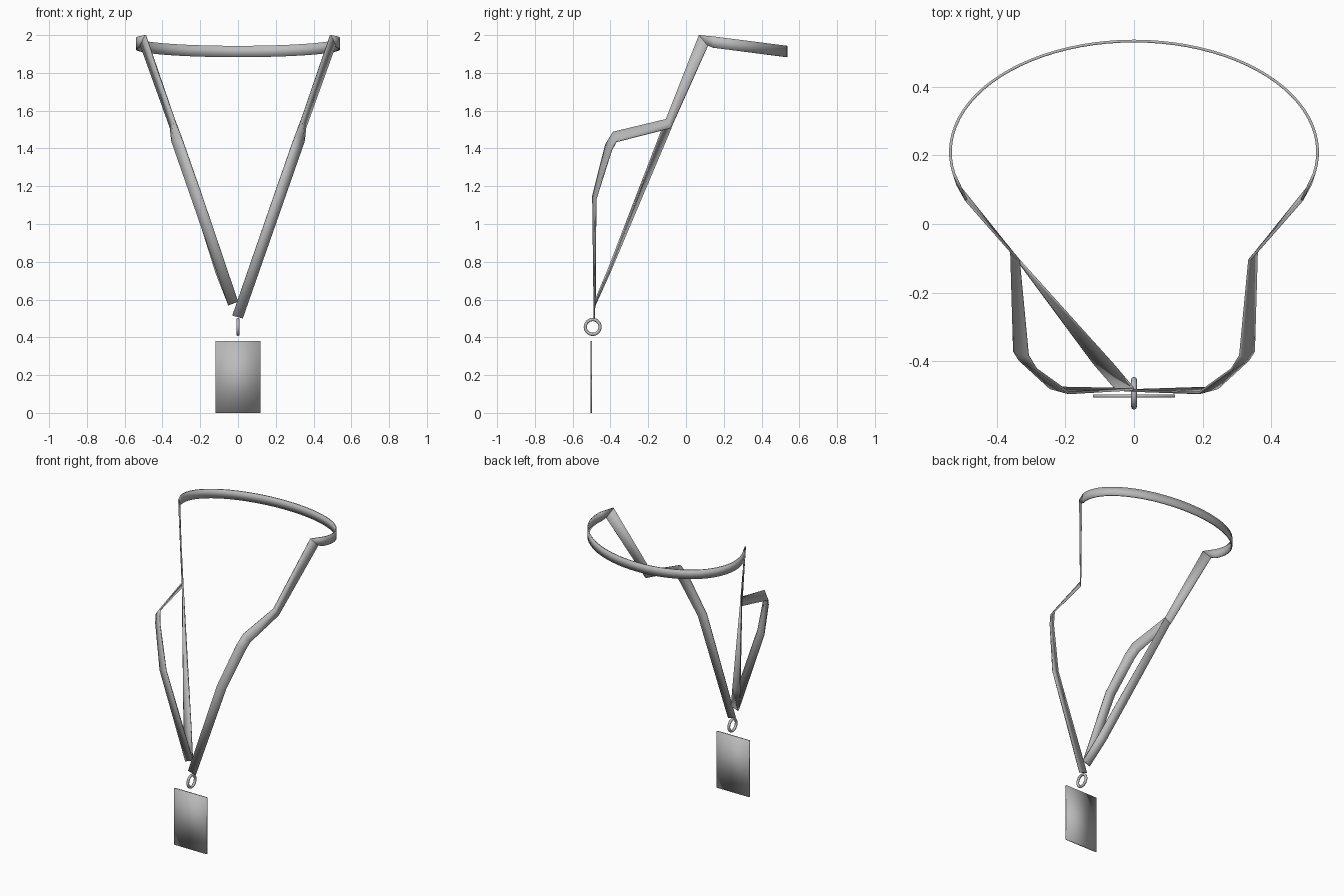
import bpy
from math import sin, cos
from mathutils import Vector

if "Cube" in bpy.data.objects:
    bpy.data.objects.remove(bpy.data.objects["Cube"], do_unlink=True)

grey = bpy.data.materials.new("plain grey")
grey.use_nodes = True
COLOUR = (0.5, 0.5, 0.5, 1)
grey.diffuse_color = COLOUR
grey.node_tree.nodes["Principled BSDF"].inputs["Base Color"].default_value = COLOUR


def finish(obj):
    obj.data.materials.append(grey)
    for p in obj.data.polygons:
        p.use_smooth = True


def ribbon(name, rungs, thickness=0.008):
    """Flat strap through pairs of edge points, given thickness by a modifier."""
    verts = [Vector(p) for rung in rungs for p in rung]
    faces = [(2 * i, 2 * i + 1, 2 * i + 3, 2 * i + 2) for i in range(len(rungs) - 1)]
    mesh = bpy.data.meshes.new(name)
    mesh.from_pydata(verts, [], faces)
    obj = bpy.data.objects.new(name, mesh)
    bpy.context.collection.objects.link(obj)
    mod = obj.modifiers.new("thickness", "SOLIDIFY")
    mod.thickness = thickness
    mod.offset = 0
    finish(obj)
    return obj


def mirror(rungs):
    return [[(-x, y, z) for x, y, z in rung] for rung in rungs]


# Strap rungs on the +x side: (upper/inner edge, lower/outer edge)
top = [(0.49, 0.07, 2.0), (0.515, 0.115, 1.945)]
branch = [(0.337, -0.105, 1.555), (0.358, -0.08, 1.508)]
shoulder = [(0.31, -0.385, 1.487), (0.35, -0.37, 1.435)]
chest = [(0.285, -0.425, 1.42), (0.335, -0.395, 1.39)]
belly = [(0.19, -0.493, 1.15), (0.245, -0.478, 1.13)]
left_end = [(-0.03, -0.485, 0.515), (0.025, -0.485, 0.50)]
right_end = [(0.0, -0.482, 0.59), (0.052, -0.482, 0.57)]
side = [top, branch, shoulder, chest, belly]

# Neck band: part of an ellipse, sloping down to the back
arc = []
STEPS = 48
for i in range(STEPS + 1):
    a = -0.2 + i * (3.1416 + 0.4) / STEPS
    x, y = 0.536 * cos(a), 0.21 + 0.324 * sin(a)
    z = 1.97 - 0.128 * (y - 0.09)
    arc.append([(x, y, z + 0.03), (x, y, z - 0.03)])
ribbon("neck_band", [top] + arc + mirror([top]))

# Front straps
ribbon("left_strap", side + [left_end])
ribbon("right_strap", mirror(side + [right_end]))

# Straight strap on the -x side, from the branch to the lower end
lower = [(0.06, -0.412, 0.757), (0.118, -0.405, 0.74)]
ribbon("right_straight_strap", mirror([branch, lower, right_end]))

# Ring
bpy.ops.mesh.primitive_torus_add(
    major_radius=0.039, minor_radius=0.0085, major_segments=40, minor_segments=12,
    location=(0, -0.494, 0.455), rotation=(0, 1.5708, 0))
ring = bpy.context.object
ring.name = "ring"
finish(ring)

# Hanging card
bpy.ops.mesh.primitive_cube_add(size=1, location=(0, -0.502, 0.19))
card = bpy.context.object
card.name = "card"
card.scale = (0.24, 0.008, 0.38)
bpy.ops.object.transform_apply(location=False, rotation=False, scale=True)
finish(card)
